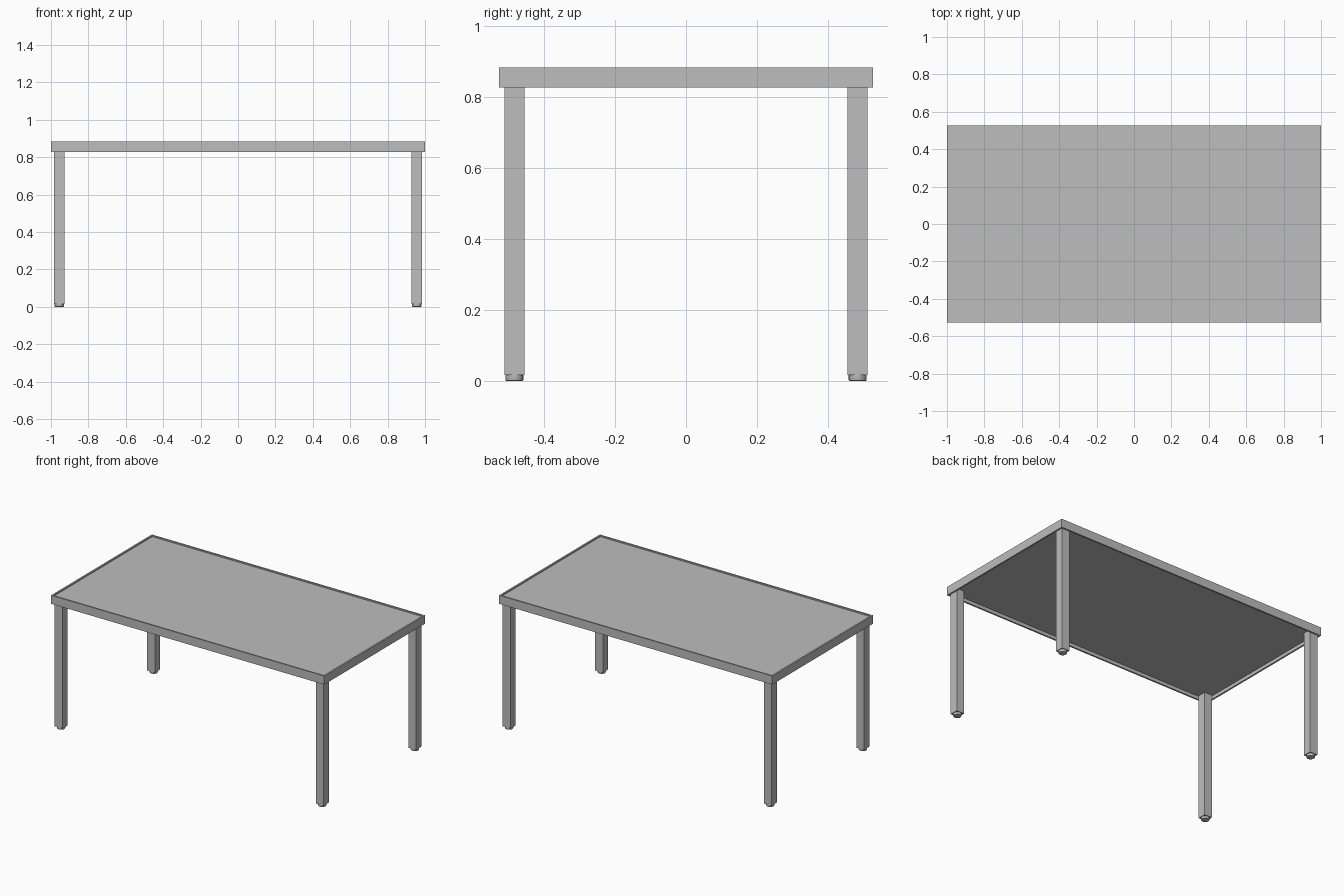
import bpy, bmesh
from mathutils import Matrix

if "Cube" in bpy.data.objects:
    bpy.data.objects.remove(bpy.data.objects["Cube"], do_unlink=True)

GREY = (0.51, 0.51, 0.51, 1)
metal = bpy.data.materials.new("grey")
metal.use_nodes = True
metal.diffuse_color = GREY
metal.node_tree.nodes["Principled BSDF"].inputs["Base Color"].default_value = GREY

HALF_X, HALF_Y = 1.0, 0.527
TOP, BOTTOM = 0.884, 0.828
RIM = 0.015
LEG = 0.056
LEG_BOTTOM = 0.016
PANEL_BOTTOM = 0.85


def add_object(name, bm):
    bmesh.ops.recalc_face_normals(bm, faces=bm.faces)
    mesh = bpy.data.meshes.new(name)
    bm.to_mesh(mesh)
    bm.free()
    mesh.materials.append(metal)
    obj = bpy.data.objects.new(name, mesh)
    bpy.context.collection.objects.link(obj)
    return obj


def box(bm, size, centre):
    bmesh.ops.create_cube(bm, size=1, matrix=Matrix.Translation(centre) @ Matrix.Diagonal((*size, 1)))


# Tabletop: one slab, shallow tray above and deeper recess below, leaving a thin rim
bm = bmesh.new()
box(bm, (2 * HALF_X, 2 * HALF_Y, TOP - BOTTOM), (0, 0, (TOP + BOTTOM) / 2))
bm.normal_update()
caps = [f for f in bm.faces if abs(f.normal.z) > 0.9]
for face in caps:
    level = TOP - 0.008 if face.normal.z > 0 else PANEL_BOTTOM
    bmesh.ops.inset_region(bm, faces=[face], thickness=RIM)
    inner = bmesh.ops.extrude_discrete_faces(bm, faces=[face])["faces"][0]
    for v in inner.verts:
        v.co.z = level
add_object("tabletop", bm)

# Legs and round feet, tucked into the corners of the rim
for side, sx in (("right", -1), ("left", 1)):
    for end, sy in (("front", -1), ("back", 1)):
        x = sx * (HALF_X - RIM - LEG / 2 - 0.001)
        y = sy * (HALF_Y - RIM - LEG / 2)
        bm = bmesh.new()
        box(bm, (LEG, LEG, PANEL_BOTTOM - LEG_BOTTOM), (x, y, (PANEL_BOTTOM + LEG_BOTTOM) / 2))
        add_object(f"{end}_{side}_leg", bm)

        bm = bmesh.new()
        bmesh.ops.create_cone(bm, cap_ends=True, segments=24, radius1=0.025, radius2=0.025,
                              depth=LEG_BOTTOM, matrix=Matrix.Translation((x, y, LEG_BOTTOM / 2)))
        lower = [e for e in bm.edges if all(v.co.z < 0.001 for v in e.verts)]
        bmesh.ops.bevel(bm, geom=lower, offset=0.003, segments=2, affect='EDGES', profile=0.5)
        foot = add_object(f"{end}_{side}_foot", bm)
        bpy.ops.object.select_all(action='DESELECT')
        foot.select_set(True)
        bpy.context.view_layer.objects.active = foot
        bpy.ops.object.shade_smooth_by_angle()
